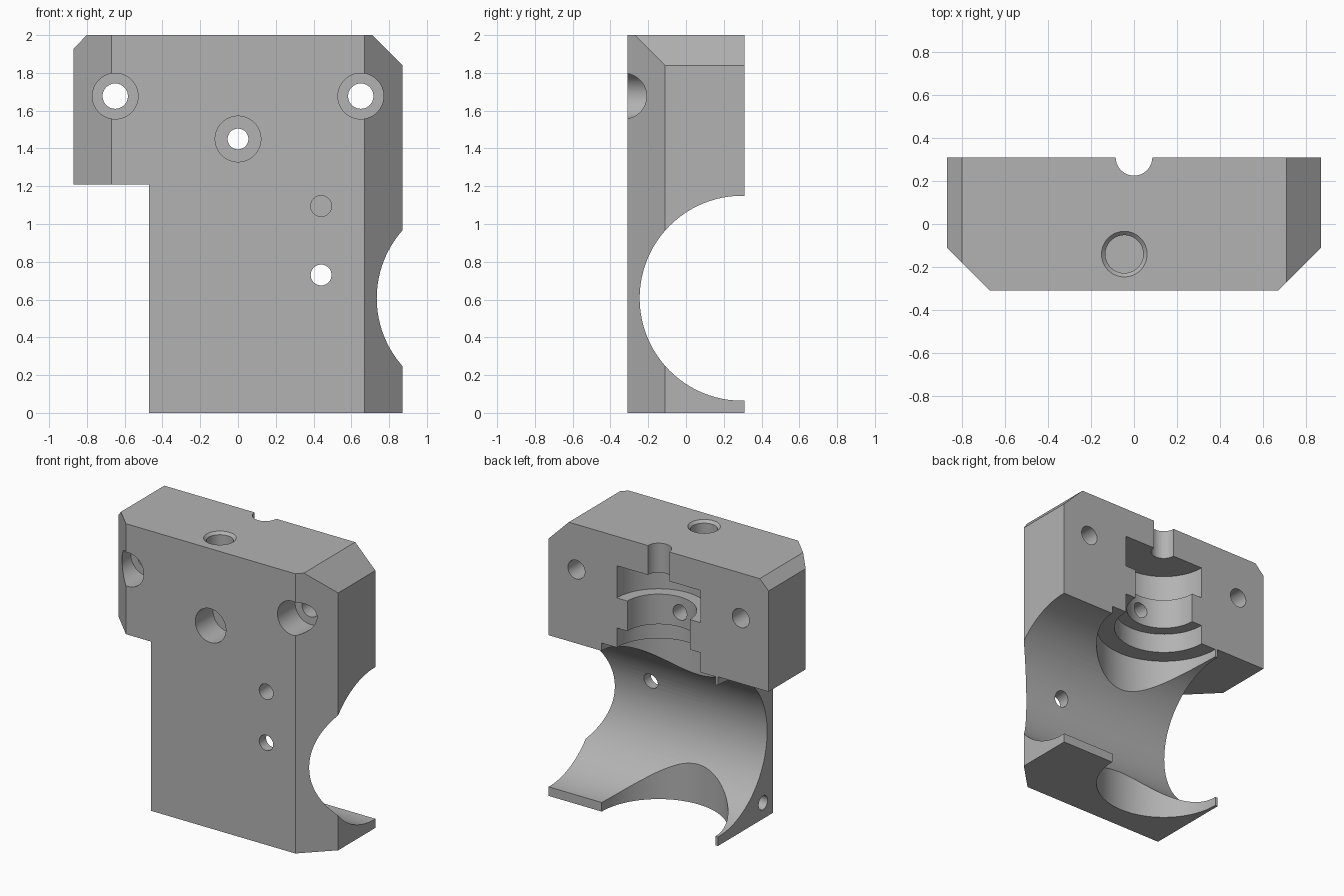
import bpy
import bmesh
from math import radians
from mathutils import Matrix, Vector

SEGMENTS = 96
BACK = 0.31      # y of the rear face
FRONT = -0.31    # y of the front face

default_cube = bpy.data.objects.get("Cube")
if default_cube:
    bpy.data.objects.remove(default_cube, do_unlink=True)

metal = bpy.data.materials.new("machined_grey")
grey = (0.45, 0.45, 0.45, 1)
metal.diffuse_color = grey
metal.use_nodes = True
metal.node_tree.nodes["Principled BSDF"].inputs["Base Color"].default_value = grey


def add_object(name, bm):
    bmesh.ops.recalc_face_normals(bm, faces=bm.faces[:])
    mesh = bpy.data.meshes.new(name)
    bm.to_mesh(mesh)
    bm.free()
    mesh.materials.append(metal)
    obj = bpy.data.objects.new(name, mesh)
    bpy.context.collection.objects.link(obj)
    return obj


def turned(name, profile, origin, axis):
    """Solid of revolution: (distance along axis, radius) pairs."""
    bm = bmesh.new()
    rings = []
    for height, radius in profile:
        ring = bmesh.ops.create_circle(bm, segments=SEGMENTS, radius=radius)["verts"]
        bmesh.ops.translate(bm, verts=ring, vec=(0, 0, height))
        rings.append(ring)
    for low, high in zip(rings, rings[1:]):
        for i in range(SEGMENTS):
            j = (i + 1) % SEGMENTS
            bm.faces.new((low[i], low[j], high[j], high[i]))
    bm.faces.new(rings[0])
    bm.faces.new(rings[-1])
    turn = Vector((0, 0, 1)).rotation_difference(Vector(axis)).to_matrix().to_4x4()
    bm.transform(Matrix.Translation(origin) @ turn)
    return add_object(name, bm)


# Block: stepped outline with bevelled top corners, extruded front to back
outline = [(-0.47, 0), (0.87, 0), (0.87, 1.84), (0.71, 2), (-0.80, 2),
           (-0.87, 1.93), (-0.87, 1.21), (-0.47, 1.21)]
bm = bmesh.new()
face = bm.faces.new([bm.verts.new((x, FRONT, z)) for x, z in outline])
extruded = bmesh.ops.extrude_face_region(bm, geom=[face])["geom"]
bmesh.ops.translate(bm, verts=[v for v in extruded if isinstance(v, bmesh.types.BMVert)],
                    vec=(0, BACK - FRONT, 0))

# Vertical chamfers on both front corners
for side in (-1, 1):
    cut = bmesh.ops.bisect_plane(bm, geom=bm.verts[:] + bm.edges[:] + bm.faces[:],
                                 plane_co=(side * 0.67, FRONT, 0),
                                 plane_no=(side, -1, 0), clear_outer=True)
    rim = [e for e in cut["geom_cut"] if isinstance(e, bmesh.types.BMEdge)]
    bmesh.ops.contextual_create(bm, geom=rim)
body = add_object("clamp_block", bm)

# Main cross bore and the stepped upright bore open at the rear
cutters = [
    turned("cross_bore", [(-1, 0.5425), (1, 0.5425)], (0, 0.297, 0.607), (1, 0, 0)),
    turned("stepped_bore",
           [(-0.1, 0.45), (1.205, 0.45), (1.205, 0.33), (1.345, 0.33), (1.345, 0.247),
            (1.56, 0.247), (1.56, 0.33), (1.79, 0.33), (1.79, 0.085), (2.1, 0.085)],
           (0, BACK, 0), (0, 0, 1)),
]

# Counterbored screw holes through the front
for name, x, z, radius in (("right_screw", -0.65, 1.677, 0.067),
                           ("left_screw", 0.65, 1.677, 0.067),
                           ("centre_screw", 0, 1.45, 0.055)):
    length = 0.45 if x == 0 else 0.8
    cutters.append(turned(name, [(-0.1, 0.121), (0.2, 0.121), (0.2, radius), (length, radius)],
                          (x, FRONT, z), (0, 1, 0)))

# Pin holes, side hole and countersunk top port
cutters += [
    turned("blind_pin", [(-0.1, 0.055), (0.22, 0.055)], (0.44, FRONT, 1.095), (0, 1, 0)),
    turned("through_pin", [(-0.1, 0.055), (0.4, 0.055)], (0.44, FRONT, 0.73), (0, 1, 0)),
    turned("side_hole", [(-0.1, 0.05), (0.3, 0.05)], (-0.47, -0.20, 0.115), (1, 0, 0)),
    turned("top_port", [(-0.36, 0.088), (-0.018, 0.088), (0, 0.106), (0.1, 0.106)],
           (-0.045, -0.14, 2), (0, 0, 1)),
]

bpy.context.view_layer.objects.active = body
for cutter in cutters:
    cutter.hide_render = True
    mod = body.modifiers.new(cutter.name, "BOOLEAN")
    mod.operation = "DIFFERENCE"
    mod.solver = "EXACT"
    mod.object = cutter
    bpy.ops.object.modifier_apply(modifier=mod.name)
    bpy.data.objects.remove(cutter, do_unlink=True)

for obj in bpy.context.selected_objects:
    obj.select_set(False)
body.select_set(True)
bpy.ops.object.shade_smooth_by_angle(angle=radians(25))
